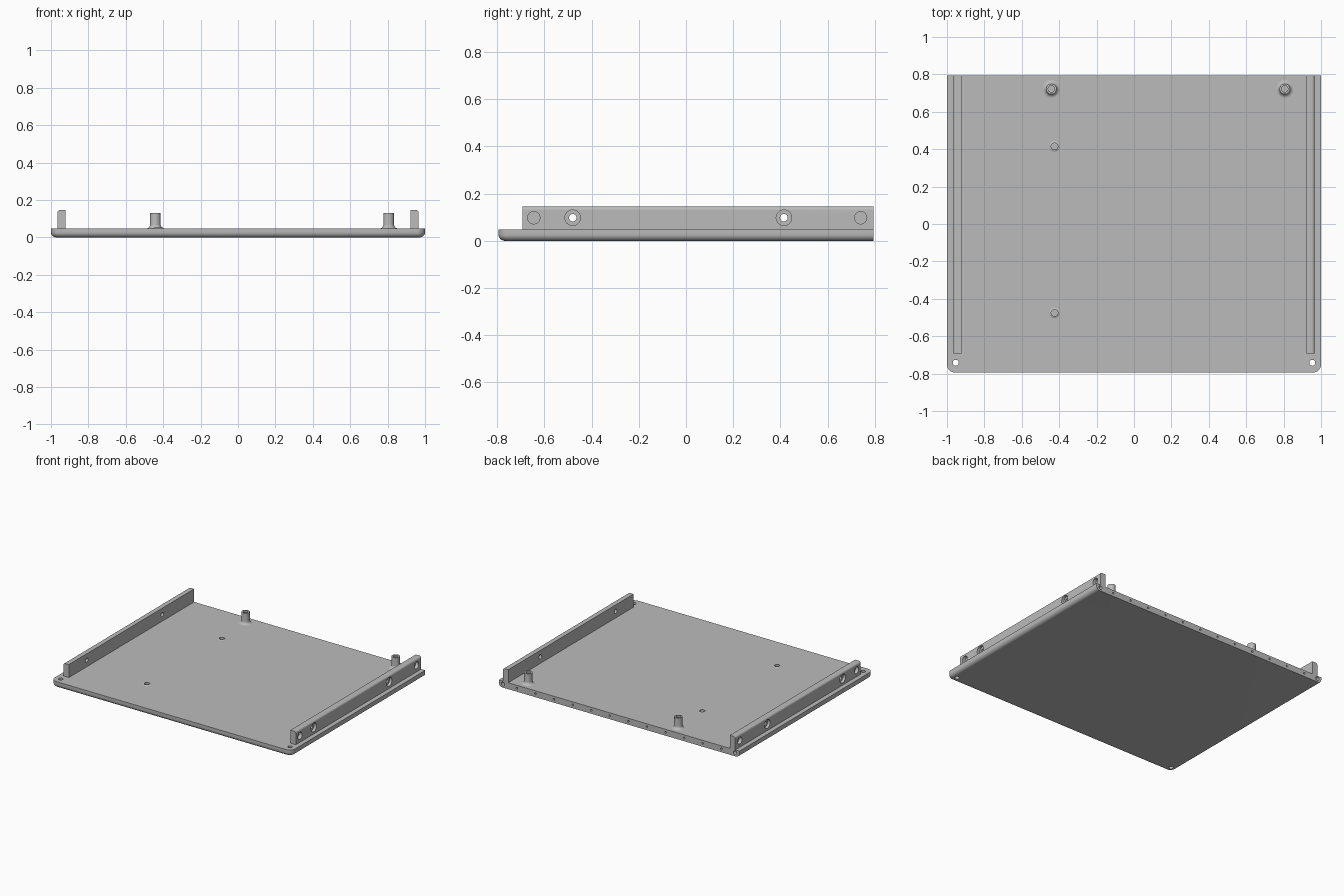
import bpy, bmesh, math
from mathutils import Matrix, Vector

if "Cube" in bpy.data.objects:
    bpy.data.objects.remove(bpy.data.objects["Cube"])

grey = bpy.data.materials.new("plain grey")
grey.use_nodes = True
grey.diffuse_color = (0.5, 0.5, 0.5, 1)
grey.node_tree.nodes["Principled BSDF"].inputs["Base Color"].default_value = (0.5, 0.5, 0.5, 1)

TOP = 0.048      # plate thickness
BACK = 0.795     # half depth
RAIL_TOP = 0.146


def finish(name, bm):
    bmesh.ops.recalc_face_normals(bm, faces=bm.faces)
    mesh = bpy.data.meshes.new(name)
    bm.to_mesh(mesh)
    bm.free()
    obj = bpy.data.objects.new(name, mesh)
    mesh.materials.append(grey)
    bpy.context.collection.objects.link(obj)
    return obj


def box(lo, hi):
    bm = bmesh.new()
    lo, hi = Vector(lo), Vector(hi)
    bmesh.ops.create_cube(bm, size=1, matrix=Matrix.Translation((lo + hi) / 2)
                          @ Matrix.Diagonal((*(hi - lo), 1)))
    return bm


def bevel(bm, rule, radius, segments):
    edges = [e for e in bm.edges if rule(*[v.co for v in e.verts])]
    bmesh.ops.bevel(bm, geom=edges, offset=radius, segments=segments,
                    profile=0.5, affect='EDGES')


def lathe(bm, profile, matrix, sides=32):
    """Closed solid: profile of (radius, height), starting and ending on the axis."""
    rings = []
    for r, h in profile:
        count = 1 if r == 0 else sides
        rings.append([bm.verts.new(matrix @ Vector((r * math.cos(2 * math.pi * i / sides),
                                                    r * math.sin(2 * math.pi * i / sides), h)))
                      for i in range(count)])
    for a, b in zip(rings, rings[1:]):
        for i in range(sides):
            j = (i + 1) % sides
            quad = [a[i % len(a)], a[j % len(a)], b[j % len(b)], b[i % len(b)]]
            bm.faces.new(list(dict.fromkeys(quad)))


def rod(r, start, end):
    return [(0, start), (r, start), (r, end), (0, end)]


def cut(obj, bm):
    cutter = finish(obj.name + "_cutter", bm)
    cutter.hide_render = True
    mod = obj.modifiers.new("holes", 'BOOLEAN')
    mod.object = cutter
    mod.operation = 'DIFFERENCE'
    mod.solver = 'EXACT'
    bpy.context.view_layer.objects.active = obj
    bpy.ops.object.modifier_apply(modifier=mod.name)
    bpy.data.objects.remove(cutter)


def smooth(obj):
    bpy.ops.object.select_all(action='DESELECT')
    obj.select_set(True)
    bpy.context.view_layer.objects.active = obj
    bpy.ops.object.shade_smooth_by_angle(angle=math.radians(35))


# Base plate: rounded front corners, rounded underside on front and sides
bm = box((-1, -BACK, 0), (1, BACK, TOP))
bevel(bm, lambda a, b: abs(a.z - b.z) > 0.01 and a.y < 0, 0.045, 8)
bevel(bm, lambda a, b: max(a.z, b.z) < 0.001 and not min(a.y, b.y) > BACK - 0.001, 0.028, 6)
plate = finish("base_plate", bm)

# Plate holes: front corners through, two blind sockets, a row along the back edge
SOCKETS = [(-0.425, 0.415), (-0.425, -0.475)]
bm = bmesh.new()
for x in (-0.953, 0.953):
    lathe(bm, rod(0.016, -0.1, 0.1), Matrix.Translation((x, -0.742, 0)))
for x, y in SOCKETS:
    lathe(bm, rod(0.018, 0.02, 0.1), Matrix.Translation((x, y, 0)))
into_back = Matrix.Rotation(math.pi / 2, 4, 'X')
for i in range(12):
    x = -0.85 + 1.7 * i / 11
    lathe(bm, rod(0.007, -0.02, 0.04), Matrix.Translation((x, BACK, 0.025)) @ into_back, 12)
for x in (-0.965, 0.965):
    lathe(bm, rod(0.014, -0.02, 0.04), Matrix.Translation((x, BACK, 0.027)) @ into_back, 20)
cut(plate, bm)
smooth(plate)

# Side rails: rounded outer top edge, counterbored screw holes and blind end sockets
OUTER = 0.966
for name, side in (("left_rail", 1), ("right_rail", -1)):
    inner, outer = 0.921 * side, OUTER * side
    bm = box((min(inner, outer), -0.693, TOP - 0.004), (max(inner, outer), BACK, RAIL_TOP))
    bevel(bm, lambda a, b: min(a.z, b.z) > RAIL_TOP - 0.001
          and min(a.x * side, b.x * side) > OUTER - 0.001, 0.015, 6)
    rail = finish(name, bm)
    bm = bmesh.new()
    outward = Matrix.Rotation(side * math.pi / 2, 4, 'Y')
    for y in (-0.48, 0.415):
        lathe(bm, [(0, -0.1), (0.016, -0.1), (0.016, -0.02), (0.033, -0.02), (0.033, 0.05), (0, 0.05)],
              Matrix.Translation((outer, y, 0.098)) @ outward)
    for y in (-0.645, 0.74):
        lathe(bm, rod(0.026, -0.025, 0.05), Matrix.Translation((outer, y, 0.098)) @ outward)
    cut(rail, bm)
    smooth(rail)

# Screw posts with flared feet and a bored top
flare = [(0.048 - 0.02 * math.sin(t), TOP + 0.022 * (1 - math.cos(t)))
         for t in [math.pi / 2 * i / 6 for i in range(7)]]
for name, x in (("right_post", -0.442), ("left_post", 0.806)):
    bm = bmesh.new()
    lathe(bm, [(0, TOP - 0.004), (0.048, TOP - 0.004)] + flare
          + [(0.028, 0.131), (0.017, 0.131), (0.017, 0.07), (0, 0.07)],
          Matrix.Translation((x, 0.722, 0)))
    smooth(finish(name, bm))

# Thin raised rims around the two sockets
for name, (x, y) in zip(("back_socket_rim", "front_socket_rim"), SOCKETS):
    bm = bmesh.new()
    rim = [(0.018, TOP - 0.002), (0.028, TOP - 0.002), (0.028, TOP),
           (0.022, TOP + 0.004), (0.018, TOP + 0.004), (0.018, TOP - 0.002)]
    lathe(bm, rim, Matrix.Translation((x, y, 0)))
    bmesh.ops.remove_doubles(bm, verts=bm.verts, dist=0.0001)
    smooth(finish(name, bm))
